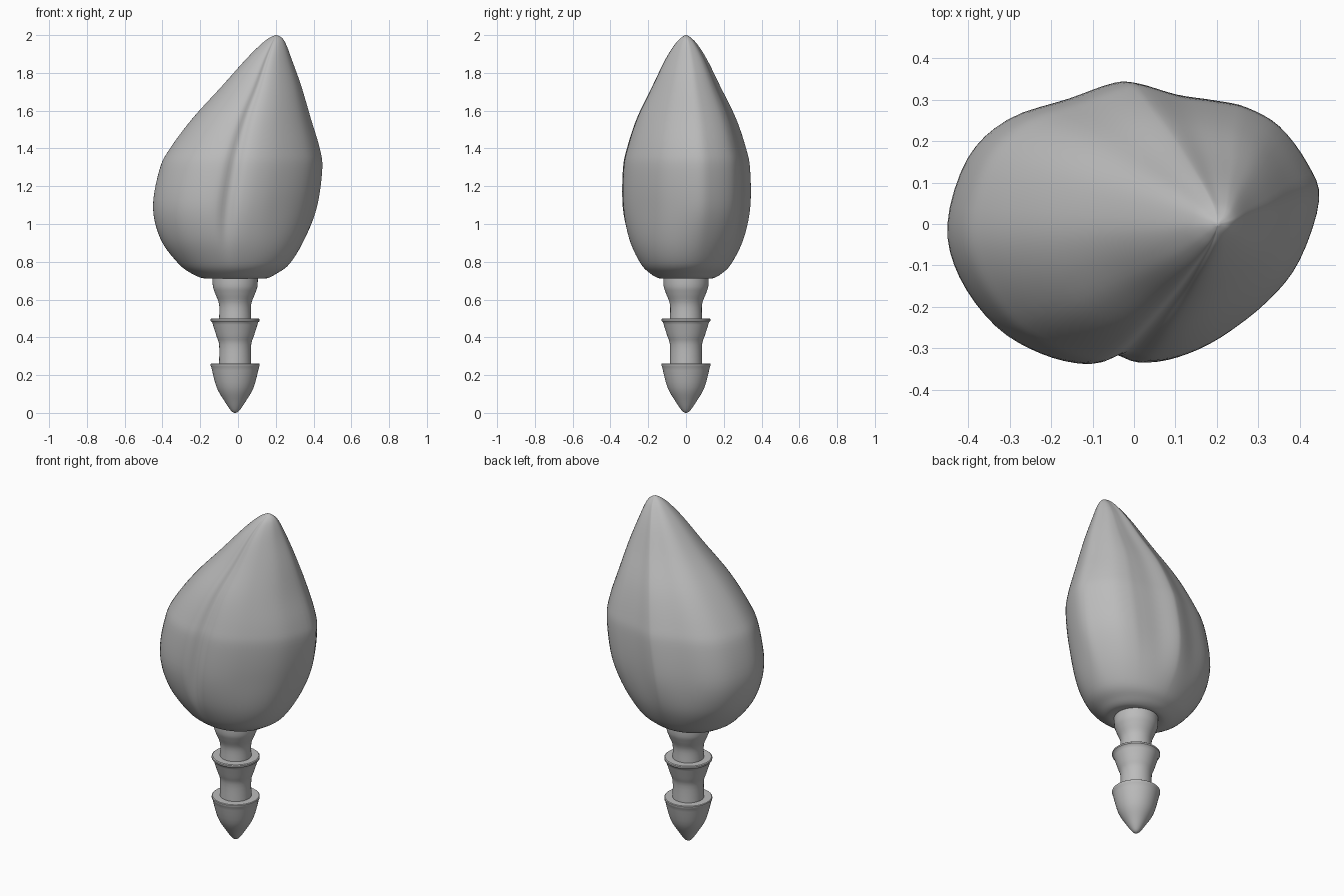
import bpy, bmesh, math

cube = bpy.data.objects.get("Cube")
if cube:
    bpy.data.objects.remove(cube, do_unlink=True)

grey = bpy.data.materials.new("plain grey")
grey.use_nodes = True
colour = (0.5, 0.5, 0.5, 1)
grey.diffuse_color = colour
grey.node_tree.nodes["Principled BSDF"].inputs["Base Color"].default_value = colour


def spline(keys, steps, closed=False):
    """Smooth curve through key tuples of any length."""
    n = len(keys)
    pick = (lambda i: keys[i % n]) if closed else (lambda i: keys[max(0, min(n - 1, i))])
    out = []
    for i in range(n if closed else n - 1):
        a, b, c, d = (pick(i + k) for k in (-1, 0, 1, 2))
        for s in range(steps):
            t = s / steps
            out.append(tuple(
                q + t * (r - p + t * (2 * p - 5 * q + 4 * r - w + t * (3 * q - p - 3 * r + w))) / 2
                for p, q, r, w in zip(a, b, c, d)))
    return out if closed else out + [keys[-1]]


def loft(name, rings, angle):
    """Skin a stack of rings and cap both ends."""
    bm = bmesh.new()
    loops = [[bm.verts.new(p) for p in ring] for ring in rings]
    n = len(loops[0])
    for low, high in zip(loops, loops[1:]):
        for i in range(n):
            j = (i + 1) % n
            bm.faces.new((low[i], low[j], high[j], high[i]))
    bm.faces.new(loops[0][::-1])
    bm.faces.new(loops[-1])
    bmesh.ops.recalc_face_normals(bm, faces=bm.faces)
    mesh = bpy.data.meshes.new(name)
    bm.to_mesh(mesh)
    bm.free()
    obj = bpy.data.objects.new(name, mesh)
    bpy.context.collection.objects.link(obj)
    mesh.materials.append(grey)
    bpy.ops.object.select_all(action='DESELECT')
    obj.select_set(True)
    bpy.context.view_layer.objects.active = obj
    bpy.ops.object.shade_smooth_by_angle(angle=math.radians(angle))
    return obj


# Bud cross-section, with the folded front groove and soft back ridge
outline = spline([
    (.45, .06), (.42, .15), (.35, .24), (.27, .285), (.2, .3), (.1, .315),
    (0, .343), (-.05, .34), (-.15, .305), (-.3, .255), (-.4, .16), (-.45, 0),
    (-.42, -.13), (-.33, -.25), (-.22, -.315), (-.11, -.34), (-.04, -.318),
    (.02, -.336), (.1, -.325), (.2, -.28), (.32, -.19), (.4, -.09)], 4, True)

# Bud levels: height, left edge, right edge, half depth
levels = spline([
    (.715, -.13, .1, .11), (.712, -.18, .15, .14), (.735, -.24, .2, .185),
    (.79, -.315, .275, .24), (.92, -.41, .355, .302), (1.09, -.45, .418, .335),
    (1.29, -.415, .446, .334), (1.4, -.36, .433, .313), (1.56, -.24, .385, .26),
    (1.73, -.085, .335, .178), (1.87, .04, .285, .11), (1.95, .12, .255, .06),
    (1.985, .165, .233, .027), (2, .198, .206, .004)], 5)

rings = []
for z, left, right, depth in levels:
    fold = max(0, min(1, (z - .72) / .4))
    fold = fold * fold * (3 - 2 * fold)
    ring = []
    for x, y in outline:
        u, v = x / .45, y / .34
        r = math.hypot(u, v)
        k = fold + (1 - fold) / r      # round off the section near the base
        ring.append(((left + right) / 2 + u * k * (right - left) / 2, v * k * depth, z))
    rings.append(ring)
loft("bud", rings, 60)

# Barbed stem: radius and height, from the tip up
cone = spline([(.004, 0), (.022, .012), (.055, .06), (.098, .135), (.127, .245)], 4)
waist = spline([(.085, .262), (.085, .36), (.1, .41), (.122, .48)], 4)
neck = spline([(.085, .5), (.085, .575), (.105, .63), (.118, .67), (.12, .73)], 4)
profile = cone + [(.13, .25), (.13, .259), (.126, .262)] + waist
profile += [(.13, .487), (.13, .496), (.125, .5)] + neck
turn = [math.tau * i / 48 for i in range(48)]
loft("barbed_stem", [[(r * math.cos(a) - .015, r * math.sin(a), z) for a in turn]
                     for r, z in profile], 35)
